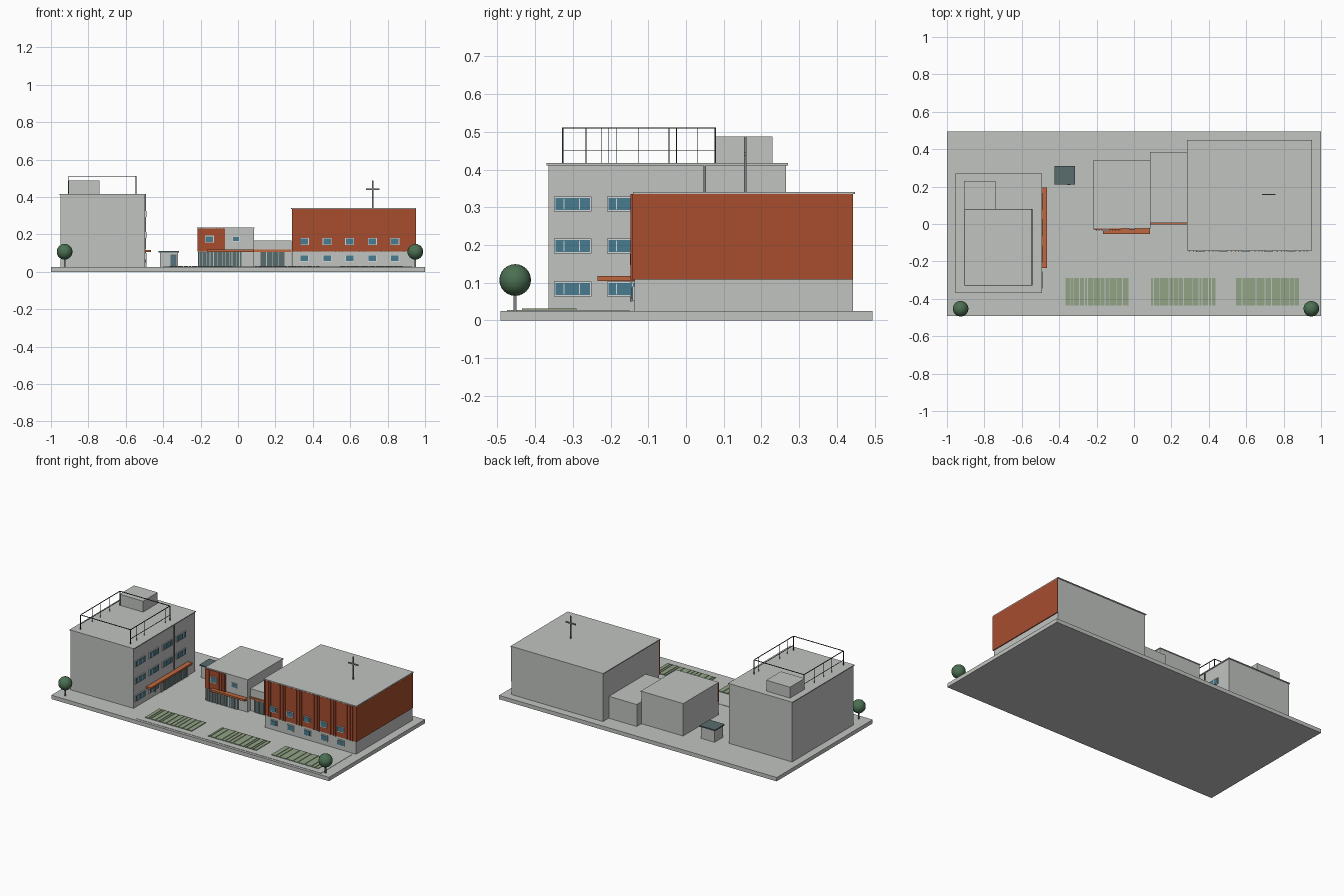
import bpy
import bmesh
import random
from mathutils import Matrix, Vector

random.seed(4)
default_cube = bpy.data.objects.get("Cube")
if default_cube:
    bpy.data.objects.remove(default_cube, do_unlink=True)


def make_material(name, red, green, blue):
    material = bpy.data.materials.new(name)
    material.use_nodes = True
    colour = (red, green, blue, 1)
    material.diffuse_color = colour
    material.node_tree.nodes["Principled BSDF"].inputs["Base Color"].default_value = colour
    return material


concrete = make_material("concrete", .53, .55, .53)
brick = make_material("brick red", .39, .075, .028)
orange = make_material("canopy orange", .52, .14, .05)
glass = make_material("window blue", .065, .2, .28)
slate = make_material("dark slate", .1, .15, .155)
leaf = make_material("leaf green", .07, .16, .085)
grass = make_material("grass paver green", .29, .37, .24)
iron = make_material("railing black", .03, .035, .035)
frame = make_material("window frame", .65, .68, .68)
steel = make_material("steel grey", .22, .23, .23)


def add_object(name, bm, material):
    mesh = bpy.data.meshes.new(name)
    bm.to_mesh(mesh)
    bm.free()
    mesh.materials.append(material)
    part = bpy.data.objects.new(name, mesh)
    bpy.context.scene.collection.objects.link(part)
    return part


def boxes(name, material, *spans):
    """One object from boxes, each given as x, y and z (low, high) pairs."""
    bm = bmesh.new()
    for span in spans:
        centre = Vector([(low + high) / 2 for low, high in span])
        size = [high - low for low, high in span]
        place = Matrix.Translation(centre) @ Matrix.Diagonal((*size, 1))
        bmesh.ops.create_cube(bm, size=1, matrix=place)
    return add_object(name, bm, material)


def around(centre, half):
    return (centre - half, centre + half)


def grow(span, amount):
    return (span[0] - amount, span[1] + amount)


def building(name, x, y, top, lip=.005):
    """Plain block with a thin overhanging roof slab."""
    boxes(name + "_walls", concrete, (x, y, (ground, top - .006)))
    boxes(name + "_roof", concrete, (grow(x, lip), grow(y, lip), (top - .006, top)))


def front_windows(name, centres, heights, face, half=.02):
    """Framed square windows on a wall that faces the front."""
    frames, panes = [], []
    for z in heights:
        for x in centres:
            frames.append((around(x, half + .004), (face - .006, face), around(z, half - .001)))
            panes.append((around(x, half), (face - .008, face), around(z, half - .005)))
    boxes(name + "_frames", frame, *frames)
    boxes(name + "_panes", glass, *panes)


# Site
ground = .025
boxes("site_slab", concrete, ((-1, 1), (-.492, .495), (0, ground)))
boxes("forecourt", concrete, ((-.4, .93), (-.475, -.15), (ground, ground + .002)))

# Tower
tower_x, tower_y = (-.95, -.497), (-.365, .265)
building("tower", tower_x, tower_y, .417)
boxes("tower_penthouse", concrete, ((-.91, -.74), (.08, .23), (.41, .488)))
wall = tower_x[1]
frames, panes, bars = [], [], []
for y in (-.3, -.16, -.02, .12):
    for z in (.083, .197, .308):
        if z < .1 and y > -.1:
            continue
        frames.append(((wall, wall + .005), around(y, .05), around(z, .02)))
        panes.append(((wall, wall + .007), around(y, .046), around(z, .016)))
        for shift in (-.024, .018):
            bars.append(((wall, wall + .009), around(y + shift, .0015), around(z, .016)))
boxes("tower_window_frames", frame, *frames)
boxes("tower_window_panes", glass, *panes)
boxes("tower_window_bars", frame, *bars)
boxes("tower_downpipe", steel, ((wall, wall + .006), around(.05, .003), (.12, .41)))
boxes("tower_entrance_glass", slate, ((wall, wall + .005), (-.085, .18), (ground, .1)))
boxes("tower_entrance_bars", concrete,
      *[((wall, wall + .009), around(-.085 + step * .053, .003), (ground, .1)) for step in range(6)])
boxes("tower_canopy", orange, ((wall, -.465), (-.235, .195), (.105, .117)))
boxes("tower_canopy_post", steel, ((wall, wall + .006), around(-.145, .003), (.05, .105)))

# Roof railing
rail_x, rail_y = (-.905, -.545), (-.327, .078)
thin = .0018
rails = []
for x in rail_x:
    for z in (.45, .51):
        rails.append((around(x, thin), rail_y, around(z, thin / (1 if z > .5 else 2))))
    for y in rail_y:
        rails.append((around(x, thin), around(y, thin), (.41, .51)))
for y in rail_y:
    rails.append((rail_x, around(y, thin), around(.51, thin)))
for x, posts in zip(rail_x, ((-.225, -.205, -.125, -.025), (-.265, -.185, -.045, .03))):
    rails += [(around(x, thin / 2), around(y, thin / 2), (.41, .51)) for y in posts]
boxes("roof_railing", iron, *rails)

# Kiosk
kiosk_x, kiosk_y = (-.418, -.322), (.217, .303)
boxes("kiosk_walls", concrete, (kiosk_x, kiosk_y, (ground, .102)))
boxes("kiosk_roof", slate, (grow(kiosk_x, .007), grow(kiosk_y, .007), (.102, .11)))
boxes("kiosk_door", slate, ((-.362, -.328), (.21, .217), (ground, .092)))
boxes("kiosk_door_pane", glass, ((-.355, -.342), (.208, .217), (.04, .082)))

# Middle building
building("middle_building", (-.215, .085), (-.022, .337), .238, .003)
boxes("middle_cladding", brick, ((-.217, -.07), (-.03, -.022), (.108, .232)))
boxes("middle_ribs", brick,
      *[(around(x, .003), (-.034, -.03), (.108, .232)) for x in (-.2, -.187, -.115, -.098, -.08)])
front_windows("middle_left_window", [-.153], [.175], -.029)
front_windows("middle_right_window", [-.01], [.175], -.022, .016)
boxes("middle_glazing", slate, ((-.215, .02), (-.027, -.022), (ground, .106)))
boxes("middle_mullions", concrete,
      *[(around(-.205 + step * .0195 + random.uniform(-.004, .004), .002),
         (-.031, -.022), (ground, .106)) for step in range(12)])
boxes("middle_canopy", orange, ((-.165, .085), (-.053, -.022), (.106, .118)))

# Link building
building("link_building", (.085, .285), (.006, .385), .168, 0)
boxes("link_glazing", slate, ((.12, .25), (0, .006), (ground, .105)))
boxes("link_mullions", concrete,
      *[(around(.12 + step * .0325, .0015), (-.002, .006), (ground, .105)) for step in range(5)])
boxes("link_canopy", orange, ((.085, .285), (-.002, .03), (.106, .118)))

# Hall: grey plinth, red cladding on the front and right-hand end
hall_x, hall_y = (.288, .946), (-.136, .443)
building("hall", hall_x, hall_y, .341)
boxes("hall_cladding", brick,
      (hall_x, (-.142, -.136), (.108, .335)),
      ((.946, .952), (-.142, .443), (.108, .335)))
boxes("hall_ribs", brick,
      *[(around(x + shift, .003), (-.147, -.142), (.108, .335))
        for x in (.31, .415, .535, .66, .78, .9) for shift in (-.014, .008, .024)])
window_columns = [.355 + step * .121 for step in range(5)]
front_windows("hall_upper_windows", window_columns, [.162], -.141)
front_windows("hall_lower_windows", window_columns, [.072], -.136)

# Roof cross
boxes("roof_cross", steel,
      (around(.72, .004), around(.157, .003), (.335, .488)),
      (around(.72, .036), around(.157, .003), around(.441, .004)))

# Grass paver beds made of uneven strips
for number, start in enumerate((-.365, .09, .545), 1):
    strips, x = [], start
    end = start + .347
    while x < end - .01:
        stop = min(x + random.choice((.012, .022, .03, .045)), end)
        strips.append(((x, stop), (-.435, -.29), (ground, ground + .006)))
        x = stop + .004
    boxes(f"grass_bed_{number}", grass, *strips)

# Trees
for side, x in (("right", -.927), ("left", .948)):
    boxes(f"{side}_tree_trunk", steel, (around(x, .004), around(-.453, .004), (ground, .08)))
    bm = bmesh.new()
    bmesh.ops.create_uvsphere(bm, u_segments=16, v_segments=12, radius=.042,
                              matrix=Matrix.Translation((x, -.453, .107)))
    crown = add_object(f"{side}_tree_crown", bm, leaf)
    crown.data.shade_smooth()
